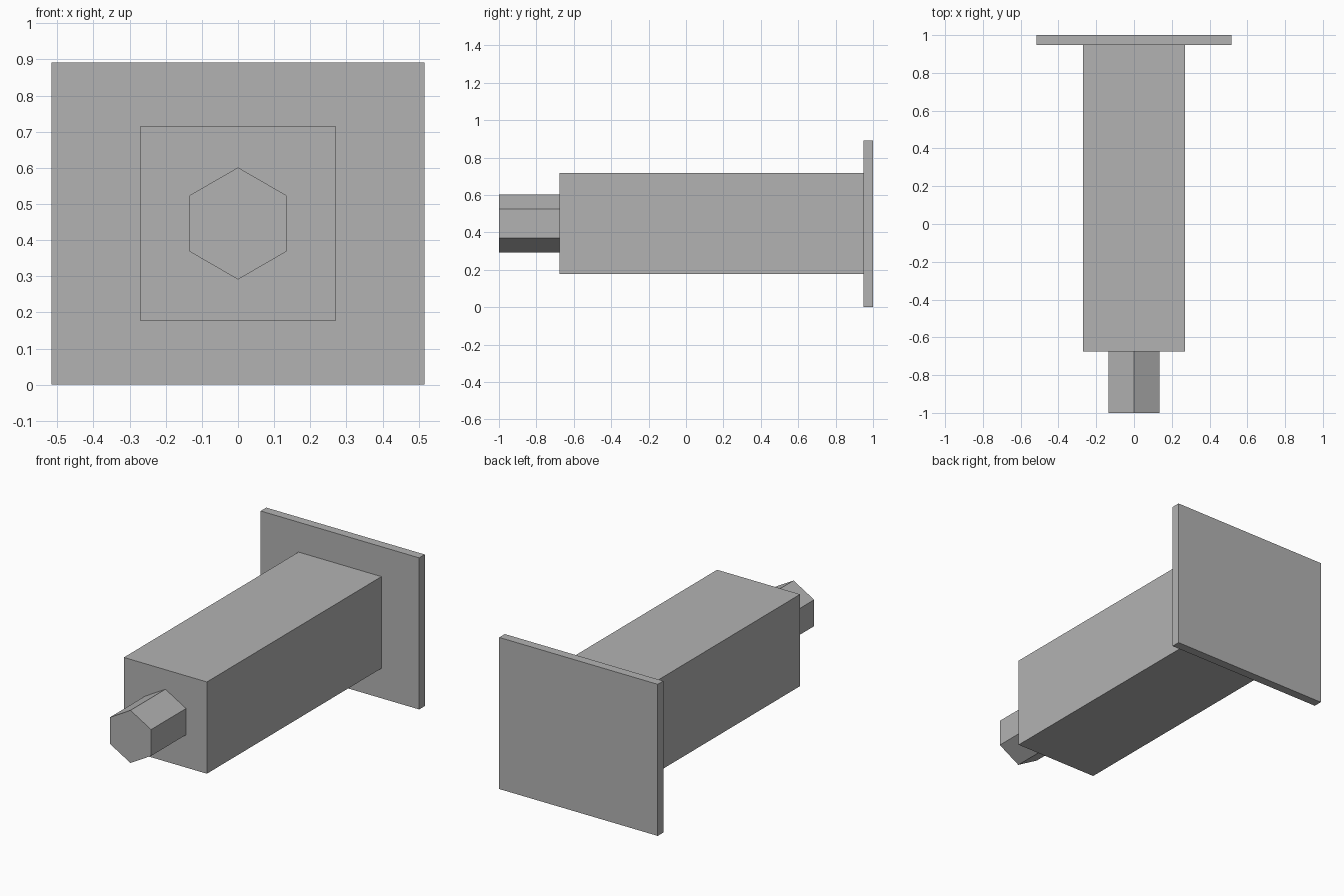
import bpy
import bmesh
import math

cube = bpy.data.objects.get("Cube")
if cube:
    bpy.data.objects.remove(cube, do_unlink=True)

grey = bpy.data.materials.new("mid grey")
grey.use_nodes = True
colour = (0.45, 0.45, 0.45, 1)
grey.diffuse_color = colour
grey.node_tree.nodes["Principled BSDF"].inputs["Base Color"].default_value = colour

AXIS_Z = 0.446


def rectangle(half_x, half_z):
    return [(-half_x, -half_z), (half_x, -half_z), (half_x, half_z), (-half_x, half_z)]


def polygon(sides, radius):
    # First corner points straight up
    angles = [math.pi / 2 + i * math.tau / sides for i in range(sides)]
    return [(radius * math.cos(a), radius * math.sin(a)) for a in angles]


def prism(name, profile, y_front, y_back):
    """Extrude an x-z profile, centred on the shared axis, along y."""
    bm = bmesh.new()
    face = bm.faces.new([bm.verts.new((x, y_front, AXIS_Z + z)) for x, z in profile])
    result = bmesh.ops.extrude_face_region(bm, geom=[face], use_keep_orig=True)
    verts = [g for g in result["geom"] if isinstance(g, bmesh.types.BMVert)]
    bmesh.ops.translate(bm, verts=verts, vec=(0, y_back - y_front, 0))
    bmesh.ops.recalc_face_normals(bm, faces=bm.faces)
    mesh = bpy.data.meshes.new(name)
    bm.to_mesh(mesh)
    bm.free()
    mesh.materials.append(grey)
    obj = bpy.data.objects.new(name, mesh)
    bpy.context.collection.objects.link(obj)
    return obj


# Mounting plate at the back, square beam, hexagonal stub at the front
prism("back_plate", rectangle(0.516, AXIS_Z), 0.948, 1.0)
prism("square_beam", rectangle(0.27, 0.27), -0.675, 0.948)
prism("hex_stub", polygon(6, 0.155), -1.0, -0.675)
